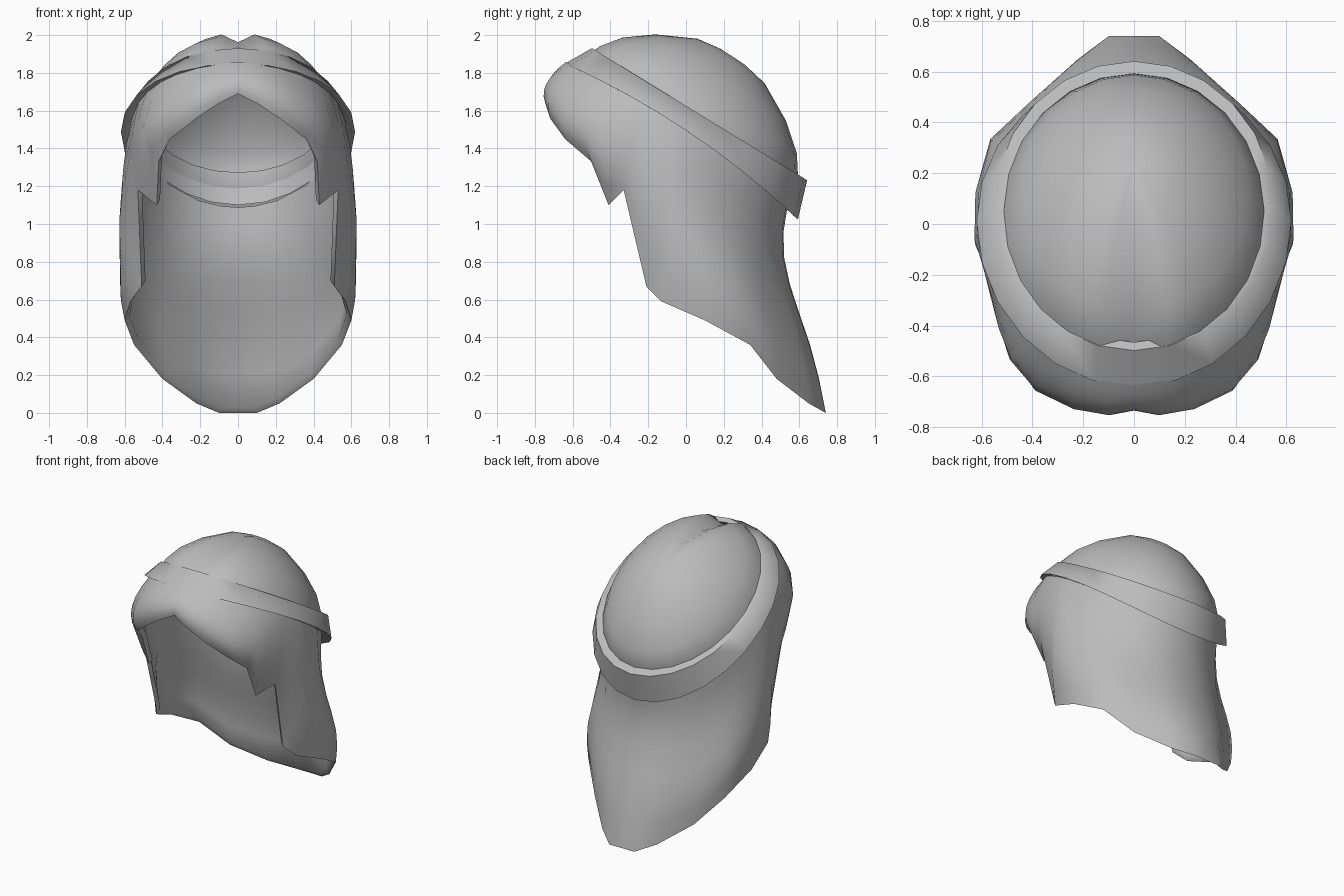
import bpy, bmesh, math
from mathutils import Vector

if "Cube" in bpy.data.objects:
    bpy.data.objects.remove(bpy.data.objects["Cube"], do_unlink=True)

GREY = (0.5, 0.5, 0.5, 1)
mat = bpy.data.materials.new("hair grey")
mat.use_nodes = True
mat.diffuse_color = GREY
mat.node_tree.nodes["Principled BSDF"].inputs["Base Color"].default_value = GREY

# Tilted frame shared by crown, headband and hair roots
CENTRE = Vector((0, 0.06, 1.6))
BACK = Vector((0, 0.83, -0.55)).normalized()
UP = Vector((0, 0.55, 0.83)).normalized()
COLUMNS = 24


def tilted(angle, rx, ra, height, shift=0.0):
    """Point on an ellipse in the tilted frame; angle 0 is the front."""
    a = shift - ra * math.cos(angle)
    return CENTRE + Vector((rx * math.sin(angle), 0, 0)) + BACK * a + UP * height(a)


def ring(rx, ra, height, shift=0.0):
    return [tilted(math.tau * i / COLUMNS, rx, ra, height, shift) for i in range(COLUMNS)]


def lower_edge(a):
    """Lower edge of the headband, lifted at the sides."""
    return -0.12 - 0.115 * a * a


def upper_edge(a):
    return 0.035 * a - 0.01


def build(name, rows, closed, cap=False, wrap_rows=False):
    """Skin a list of point rows with quads."""
    bm = bmesh.new()
    grid = [[bm.verts.new(p) for p in row] for row in rows]
    n = len(rows[0])
    pairs = list(zip(grid, grid[1:]))
    if wrap_rows:
        pairs.append((grid[-1], grid[0]))
    for low, high in pairs:
        for i in range(n if closed else n - 1):
            j = (i + 1) % n
            bm.faces.new((low[i], low[j], high[j], high[i]))
    if cap:
        bmesh.ops.poke(bm, faces=[bm.faces.new(grid[-1])])
    bmesh.ops.recalc_face_normals(bm, faces=bm.faces)
    mesh = bpy.data.meshes.new(name)
    bm.to_mesh(mesh)
    bm.free()
    mesh.materials.append(mat)
    obj = bpy.data.objects.new(name, mesh)
    bpy.context.collection.objects.link(obj)
    return obj


def smooth(obj, degrees):
    bpy.ops.object.select_all(action="DESELECT")
    obj.select_set(True)
    bpy.context.view_layer.objects.active = obj
    bpy.ops.object.shade_smooth_by_angle(angle=math.radians(degrees))


# Crown: flattened dome with a parting groove, continued down inside the band
DOME = [(1.0, 0.0), (0.88, 0.3), (0.66, 0.62), (0.34, 0.92), (0.12, 0.99)]
crown_rows = [ring(0.545, 0.665, lower_edge, -0.015)]
for scale, rise in DOME:
    row = ring(0.51 * scale, 0.64 * scale, lambda a: 0.345 * rise)
    row[0] += Vector((0, 0.01, -0.075 * scale))
    crown_rows.append(row)
crown = build("hair_crown", crown_rows, True, cap=True)
smooth(crown, 60)

# Headband: flared tilted ring
band = build("headband", [
    ring(0.55, 0.668, upper_edge, 0.02),
    ring(0.62, 0.742, lower_edge, 0.02),
    ring(0.57, 0.68, lower_edge, 0.01),
    ring(0.49, 0.61, upper_edge),
], True, wrap_rows=True)
smooth(band, 60)

# Hanging hair: left half, columns from front centre to back centre
ROOT_DEGREES = [0, 11, 21, 33, 43, 55, 65, 80, 90, 103, 118, 137, 157, 170, 180]
MIDDLES = [(0, -.72, 1.77), (.1, -.735, 1.75), (.24, -.71, 1.7), (.39, -.64, 1.6),
           (.49, -.53, 1.52), (.53, -.42, 1.42), (.56, -.3, 1.4), (.61, -.12, 1.1),
           (.625, -.05, 1.08), (.6, .13, .9), (.53, .29, .8), (.4, .42, .65),
           (.25, .53, .6), (.1, .57, .6), (0, .575, .6)]
HEM = [(0, -.73, 1.69), (.1, -.745, 1.64), (.22, -.72, 1.56), (.36, -.64, 1.45),
       (.42, -.5, 1.33), (.43, -.41, 1.1), (.53, -.33, 1.18), (.51, -.21, .67),
       (.57, -.13, .59), (.6, .1, .49), (.55, .34, .36), (.4, .48, .18),
       (.22, .65, .05), (.1, .74, 0), (0, .74, 0)]
ROOTS = []
for degrees in ROOT_DEGREES:
    tuck = 1 - 0.11 * min(degrees / 110, 1)
    ROOTS.append(tilted(math.radians(degrees), 0.62 * tuck, 0.742 * tuck,
                        lambda a: lower_edge(a) + 0.01, 0.02))


def strand(t, inner=False):
    """Row of points at fraction t from root to hem, outside or inside."""
    w = ((1 - t) * (1 - 2 * t), 4 * t * (1 - t), t * (2 * t - 1))
    row = []
    for i, (r, m, h) in enumerate(zip(ROOTS, MIDDLES, HEM)):
        p = r * w[0] + Vector(m) * w[1] + Vector(h) * w[2]
        # the nape pinches in, then kicks out
        pinch = 1 - 0.045 * min(max(i - 7, 0) / 3, 1) * math.sin(math.tau * t)
        p = Vector((p.x * pinch, p.y * pinch, p.z))
        if inner:
            p = Vector((p.x * 0.96, p.y * 0.96, p.z + 0.03 * t))
        row.append(p)
    return row


STEPS = 7
fractions = [k / STEPS for k in range(STEPS + 1)]
rows = [strand(t) for t in fractions] + [strand(t, True) for t in reversed(fractions)]
drape = build("hanging_hair", rows, False)
# Make the outside face outwards
if drape.data.polygons[0].normal.y > 0:
    drape.data.flip_normals()
smooth(drape, 60)
mirror = drape.modifiers.new("mirror", "MIRROR")
mirror.use_clip = True
mirror.merge_threshold = 0.002
